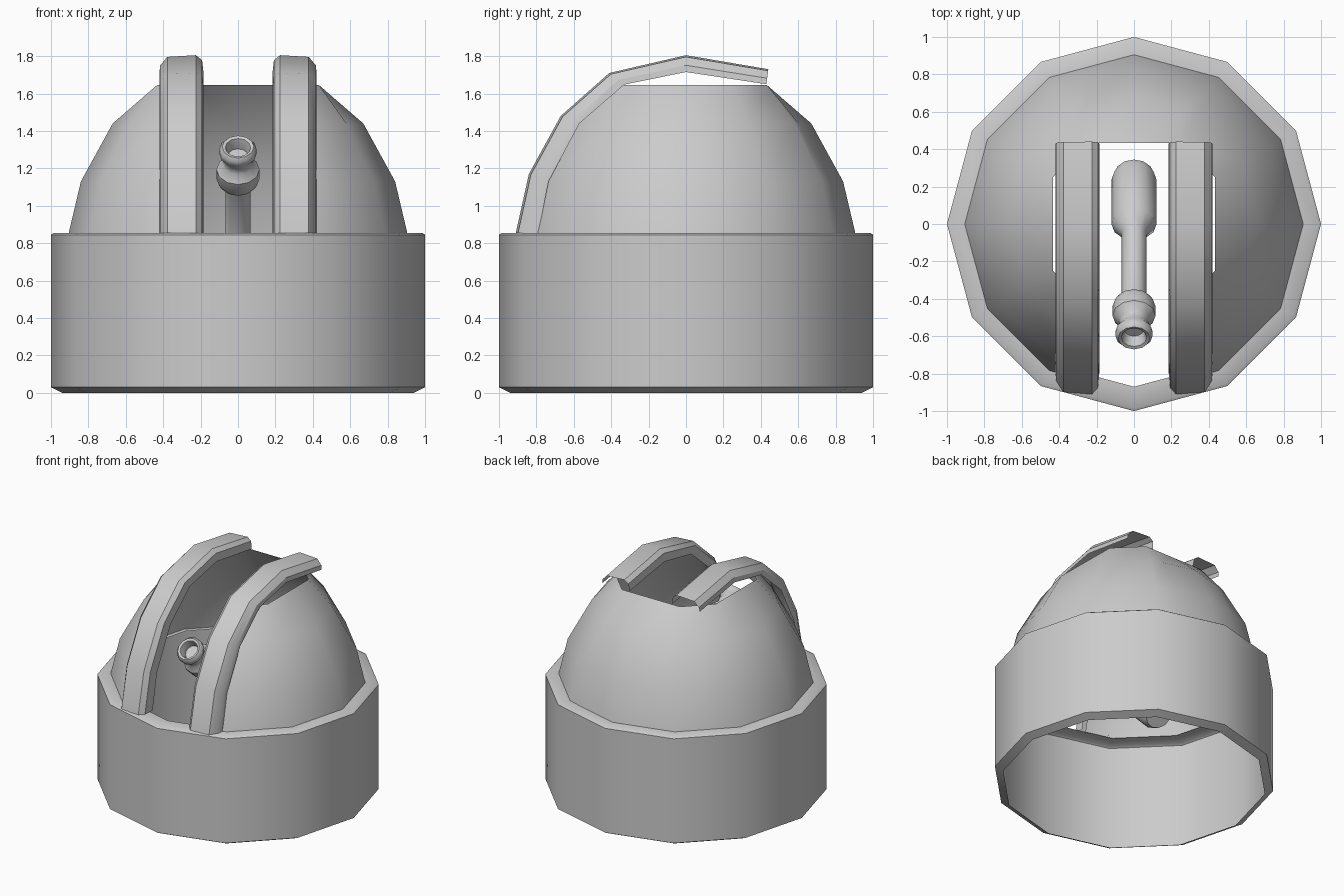
import bpy, bmesh, math
from mathutils import Vector, Matrix

if "Cube" in bpy.data.objects:
    bpy.data.objects.remove(bpy.data.objects["Cube"])

SEGS = 12


def finish(name, bm, angle=40):
    bmesh.ops.remove_doubles(bm, verts=bm.verts, dist=1e-5)
    bmesh.ops.recalc_face_normals(bm, faces=bm.faces)
    mesh = bpy.data.meshes.new(name)
    bm.to_mesh(mesh)
    bm.free()
    ob = bpy.data.objects.new(name, mesh)
    bpy.context.collection.objects.link(ob)
    bpy.ops.object.select_all(action='DESELECT')
    ob.select_set(True)
    bpy.context.view_layer.objects.active = ob
    bpy.ops.object.shade_smooth_by_angle(angle=math.radians(angle))
    return ob


def skin(bm, rings, closed):
    """Join consecutive rings of points with quads."""
    rows = [[bm.verts.new(p) for p in ring] for ring in rings]
    for a, b in zip(rows, rows[1:]):
        n = len(a)
        for i in range(n if closed else n - 1):
            j = (i + 1) % n
            bm.faces.new((a[i], a[j], b[j], b[i]))
    return rows


def ring(r, z):
    return [Vector((r * math.cos(2 * math.pi * i / SEGS),
                    r * math.sin(2 * math.pi * i / SEGS), z)) for i in range(SEGS)]


# Drum wall, open below, with a flange around the top
bm = bmesh.new()
skin(bm, [ring(r, z) for r, z in
          [(.94, 0), (1, .03), (1, .845), (.985, .855), (.87, .855)]], True)
finish("drum_wall", bm)

# Dome shell: open, squared-off top, with a slot down the front
bm = bmesh.new()
rings = [ring(r, z) for r, z in [(.905, .855), (.84, 1.13), (.67, 1.44), (.5, 1.645)]]
for i in range(0, SEGS, 3):
    rings[-1][i].x *= .866
    rings[-1][i].y *= .866
skin(bm, rings, True)
SLOT = .25
for x in (-SLOT, SLOT):
    bmesh.ops.bisect_plane(bm, geom=bm.verts[:] + bm.edges[:] + bm.faces[:],
                           plane_co=(x, 0, 0), plane_no=(1, 0, 0), dist=1e-5)
slot_faces = [f for f in bm.faces
              if abs(f.calc_center_median().x) < SLOT and f.calc_center_median().y < 0]
bmesh.ops.delete(bm, geom=slot_faces, context='FACES')
finish("dome_shell", bm)

# Slot rails: bevelled channel following the dome
outer = [(-.91, .855), (-.84, 1.17), (-.67, 1.48), (-.41, 1.71), (0, 1.805), (.44, 1.73)]
lower = [(-.79, .855), (-.735, 1.13), (-.57, 1.44), (-.33, 1.648), (0, 1.715), (.43, 1.65)]
section = [(.42, 1), (.416, .6), (.378, .1), (.225, 0), (.192, .3), (.185, 1)]
for side, label in ((-1, "left"), (1, "right")):
    bm = bmesh.new()
    skin(bm, [[Vector((side * x, o[0] + (l[0] - o[0]) * f, o[1] + (l[1] - o[1]) * f))
               for x, f in section] for o, l in zip(outer, lower)], False)
    finish("slot_rail_" + label, bm, 30)

# Telescope: turned profile (radius, distance from the mouth), tilted up 45 degrees
profile = [(.055, .07), (.06, .03), (.068, .005), (.085, 0), (.1, .02), (.1, .05),
           (.076, .09), (.08, .13), (.115, .17), (.115, .24), (.1, .27), (.066, .3),
           (.066, .79), (.12, .86), (.12, 1.2), (.1, 1.25)]
bm = bmesh.new()
rows = skin(bm, [ring(r, -t) for r, t in profile], True)
bm.faces.new(rows[0])
bm.faces.new(rows[-1])
bm.transform(Matrix.Translation((0, -.61, 1.315)) @ Matrix.Rotation(math.radians(45), 4, 'X'))
finish("telescope", bm)
